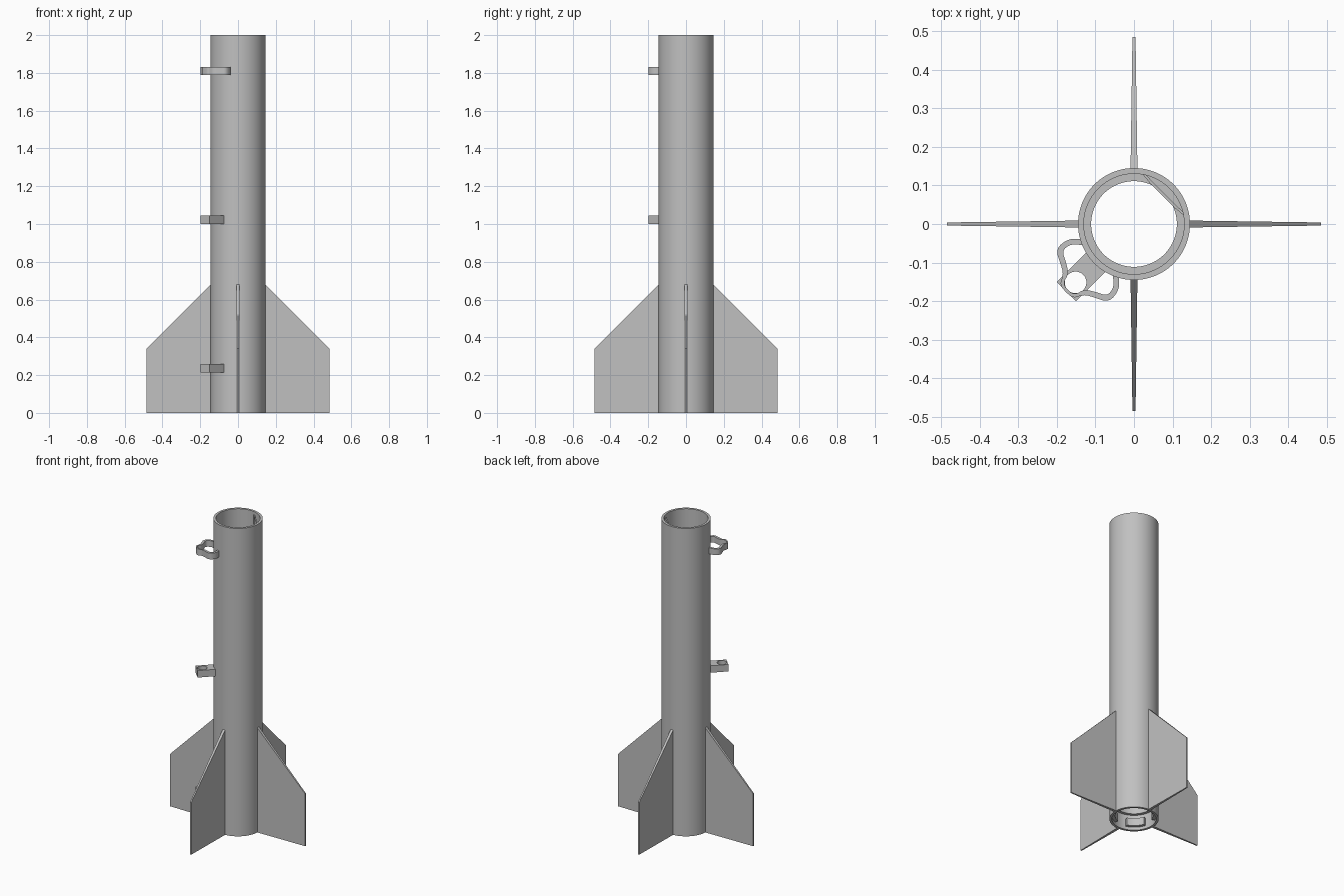
import bpy, bmesh, math
from mathutils import Matrix, Vector

cube = bpy.data.objects.get("Cube")
if cube:
    bpy.data.objects.remove(cube)

grey = bpy.data.materials.new("plain_grey")
grey.use_nodes = True
COLOUR = (0.53, 0.53, 0.53, 1)
grey.diffuse_color = COLOUR
grey.node_tree.nodes["Principled BSDF"].inputs["Base Color"].default_value = COLOUR


def finish(name, bm, angle=0):
    """Turn a bmesh into a shaded object, rotated about the tube axis."""
    bmesh.ops.transform(bm, matrix=Matrix.Rotation(math.radians(angle), 4, 'Z'), verts=bm.verts)
    bmesh.ops.recalc_face_normals(bm, faces=bm.faces)
    mesh = bpy.data.meshes.new(name)
    bm.to_mesh(mesh)
    bm.free()
    mesh.materials.append(grey)
    obj = bpy.data.objects.new(name, mesh)
    bpy.context.collection.objects.link(obj)
    bpy.ops.object.select_all(action='DESELECT')
    obj.select_set(True)
    bpy.context.view_layer.objects.active = obj
    bpy.ops.object.shade_smooth_by_angle(angle=math.radians(30))
    return obj


def band(name, outer, inner, z0, z1, closed, angle=0):
    """Extruded strip between two matching outlines."""
    bm = bmesh.new()
    rings = [[bm.verts.new((p[0], p[1], z)) for p in line]
             for line, z in ((outer, z0), (outer, z1), (inner, z1), (inner, z0))]
    n = len(outer)
    for i in range(n if closed else n - 1):
        j = (i + 1) % n
        for k in range(4):
            a, b = rings[k], rings[(k + 1) % 4]
            bm.faces.new((a[i], a[j], b[j], b[i]))
    if not closed:
        for end in (0, -1):
            bm.faces.new([r[end] for r in rings])
    return finish(name, bm, angle)


def arc(radius, start, end, steps):
    return [(radius * math.cos(math.radians(start + (end - start) * i / steps)),
             radius * math.sin(math.radians(start + (end - start) * i / steps)))
            for i in range(steps + 1)]


def tube(name, r_out, r_in, z0, z1):
    return band(name, arc(r_out, 0, 360, 96)[:-1], arc(r_in, 0, 360, 96)[:-1], z0, z1, True)


def rounded(half):
    """Mirror a half outline across its axis and cut the corners smooth."""
    pts = [Vector(p) for p in half]
    pts += [Vector((p.x, -p.y)) for p in reversed(pts[:-1])]
    for _ in range(3):
        cut = [pts[0]]
        for a, b in zip(pts, pts[1:]):
            cut += [a.lerp(b, 0.25), a.lerp(b, 0.75)]
        pts = cut + [pts[-1]]
    return pts


# Body tube and the motor retainer inside its lower end
WALL = 0.145
tube("body_tube", WALL, 0.13, 0, 2)
tube("motor_ring", 0.132, 0.111, 0.1, 0.15)
for i in range(4):
    mid = 45 + 90 * i
    band(f"retainer_lug_{i + 1}", arc(0.132, mid - 27, mid + 27, 16),
         arc(0.111, mid - 27, mid + 27, 16), 0.02, 0.07, False)

# Four fins, thinning toward the tip
for i in range(4):
    bm = bmesh.new()
    sides = []
    for s in (-1, 1):
        sides.append([bm.verts.new(v) for v in (
            (0.138, s * 0.009, 0), (0.485, s * 0.004, 0),
            (0.485, s * 0.004, 0.34), (0.138, s * 0.009, 0.687))])
    left, right = sides
    bm.faces.new(left)
    bm.faces.new(right)
    for a in range(4):
        b = (a + 1) % 4
        bm.faces.new((left[a], left[b], right[b], right[a]))
    finish(f"fin_{i + 1}", bm, 90 * i)

# Two lower rod guides: square-sided arm with a round bore
corners = [Vector(c) for c in ((0.135, -0.035), (0.2475, -0.035),
                               (0.2475, 0.035), (0.135, 0.035))]
outline = [a.lerp(b, t / 14) for a, b in zip(corners, corners[1:] + corners[:1])
           for t in range(14)]
centre = Vector((0.214, 0))
bore = [centre + (p - centre).normalized() * 0.028 for p in outline]
for name, z in (("lower_rod_guide", 0.215), ("middle_rod_guide", 1.0)):
    band(name, outline, bore, z, z + 0.045, True, 225)

# Upper rod guide: open lobed loop fixed to the tube
outer = rounded([(0.125, 0.07), (0.148, 0.094), (0.19, 0.098),
                 (0.208, 0.06), (0.222, 0.036), (0.247, 0.026), (0.25, 0)])
inner = rounded([(0.131, 0.052), (0.15, 0.078), (0.18, 0.084),
                 (0.194, 0.055), (0.211, 0.028), (0.238, 0.022), (0.243, 0)])
band("upper_rod_guide", outer, inner, 1.79, 1.83, False, 225)

# Cord anchor bar across the inside of the upper end
band("cord_anchor", [(0.113, 0.068), (0.111, 0.046), (0.111, -0.046), (0.113, -0.068)],
     [(0.107, 0.074), (0.104, 0.046), (0.104, -0.046), (0.107, -0.074)],
     1.92, 1.98, False, 45)
